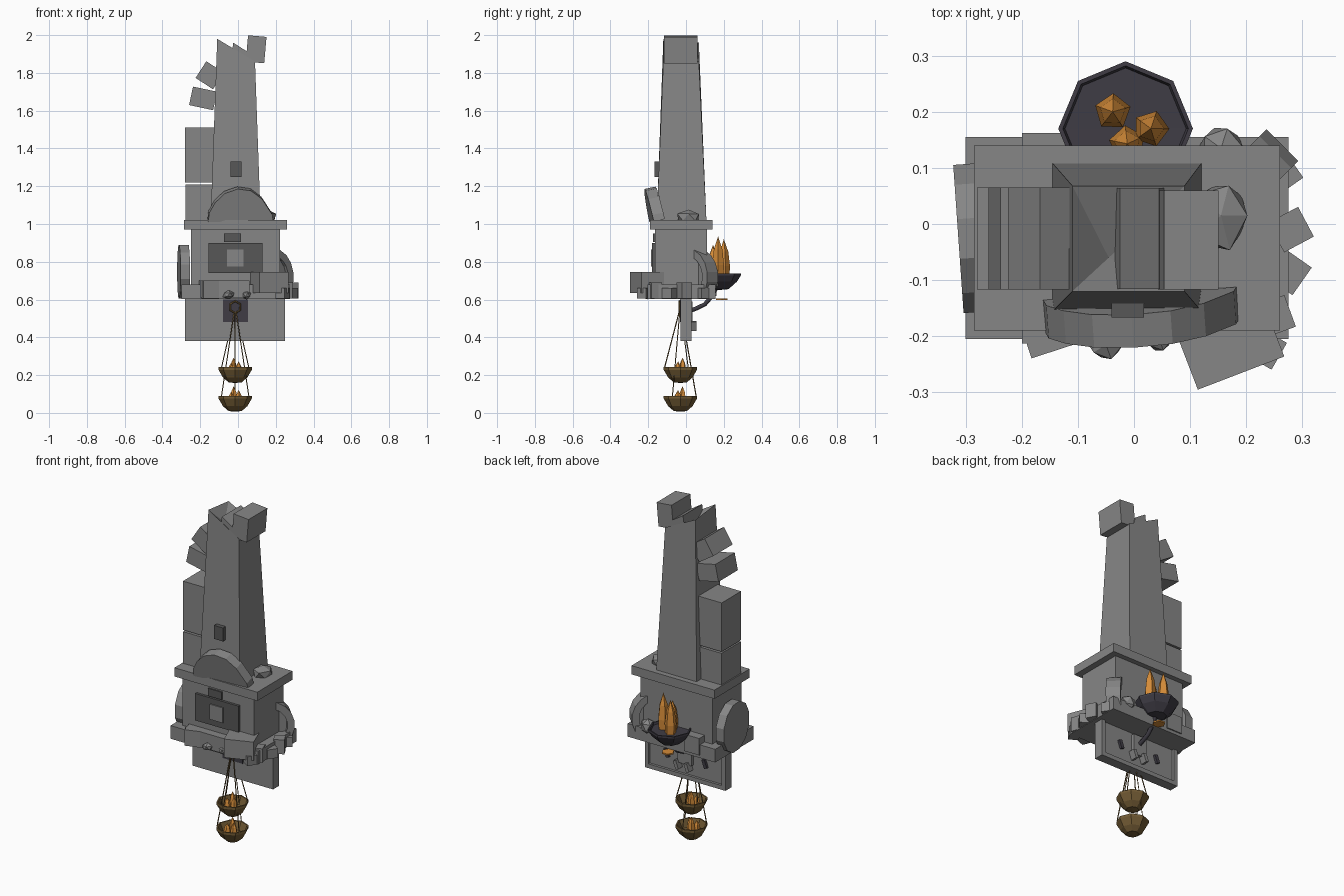
import bpy, bmesh, math, random
from mathutils import Vector, Matrix

if "Cube" in bpy.data.objects:
    bpy.data.objects.remove(bpy.data.objects["Cube"])

random.seed(4)


def mat(name, c):
    m = bpy.data.materials.new(name)
    m.diffuse_color = (*c, 1)
    m.use_nodes = True
    m.node_tree.nodes["Principled BSDF"].inputs["Base Color"].default_value = m.diffuse_color
    return m


STONE = mat("stone", (0.24, 0.24, 0.24))
DARK = mat("dark_stone", (0.095, 0.095, 0.095))
IRON = mat("iron", (0.05, 0.046, 0.06))
BRASS = mat("brass", (0.17, 0.105, 0.035))
FIRE = mat("fire", (0.66, 0.26, 0.04))


def finish(name, bm, m=None, matrix=None):
    bmesh.ops.recalc_face_normals(bm, faces=bm.faces)
    me = bpy.data.meshes.new(name)
    bm.to_mesh(me)
    bm.free()
    ob = bpy.data.objects.new(name, me)
    me.materials.append(m or STONE)
    if matrix:
        ob.matrix_world = matrix
    bpy.context.collection.objects.link(ob)
    return ob


def place(c, rot=(0, 0, 0)):
    r = [math.radians(a) for a in rot]
    return (Matrix.Translation(c) @ Matrix.Rotation(r[2], 4, 'Z')
            @ Matrix.Rotation(r[1], 4, 'Y') @ Matrix.Rotation(r[0], 4, 'X'))


def box(name, x, y, z, rot=(0, 0, 0), m=None):
    c = ((x[0]+x[1])/2, (y[0]+y[1])/2, (z[0]+z[1])/2)
    bm = bmesh.new()
    bmesh.ops.create_cube(bm, size=1)
    bmesh.ops.scale(bm, vec=(x[1]-x[0], y[1]-y[0], z[1]-z[0]), verts=bm.verts)
    return finish(name, bm, m, place(c, rot))


def prism(name, pts, depth, matrix, m=None):
    # profile in local xz, extruded along local y
    bm = bmesh.new()
    f = bm.faces.new([bm.verts.new((p[0], -depth/2, p[1])) for p in pts])
    g = bmesh.ops.extrude_face_region(bm, geom=[f])
    bmesh.ops.translate(bm, vec=(0, depth, 0),
                        verts=[v for v in g['geom'] if isinstance(v, bmesh.types.BMVert)])
    return finish(name, bm, m, matrix)


def lathe(name, prof, n, c, m=None, phase=0):
    bm = bmesh.new()
    rings = []
    for r, z in prof:
        if r == 0:
            rings.append([bm.verts.new((0, 0, z))] * n)
        else:
            rings.append([bm.verts.new((r*math.cos(phase+2*math.pi*i/n),
                                        r*math.sin(phase+2*math.pi*i/n), z)) for i in range(n)])
    for a, b in zip(rings, rings[1:]):
        for i in range(n):
            j = (i+1) % n
            bm.faces.new(list(dict.fromkeys((a[i], a[j], b[j], b[i]))))
    return finish(name, bm, m, place(c))


def tube(name, pts, r, m, cyclic=False, res=0):
    cu = bpy.data.curves.new(name, 'CURVE')
    cu.dimensions = '3D'
    cu.bevel_depth = r
    cu.bevel_resolution = res
    cu.use_fill_caps = True
    s = cu.splines.new('POLY')
    s.points.add(len(pts)-1)
    for p, q in zip(s.points, pts):
        p.co = (*q, 1)
    s.use_cyclic_u = cyclic
    cu.materials.append(m)
    bpy.context.collection.objects.link(bpy.data.objects.new(name, cu))


def rock(name, c, s, rot=0):
    bm = bmesh.new()
    bmesh.ops.create_icosphere(bm, subdivisions=1, radius=1)
    for v in bm.verts:
        v.co *= random.uniform(0.85, 1.05)
    bmesh.ops.scale(bm, vec=s, verts=bm.verts)
    finish(name, bm, None, place(c, (0, 0, rot)))


def flame(name, c, r, h):
    lathe(name, [(0, 0), (r*0.9, h*0.1), (r, h*0.35), (r*0.72, h*0.7), (0, h)], 5, c, FIRE, random.random()*6)


# Tapered tower with a broken, slanted top
bm = bmesh.new()
low = [bm.verts.new(p) for p in ((-.145, -.155, 1.02), (.12, -.155, 1.02), (.12, .108, 1.02), (-.145, .108, 1.02))]
top = [bm.verts.new(p) for p in ((-.11, -.12, 1.98), (.09, -.12, 1.86), (.09, .068, 1.86), (-.11, .068, 1.96))]
mid = bm.verts.new((-.045, -.06, 1.9))
for i in range(4):
    j = (i+1) % 4
    bm.faces.new((low[i], low[j], top[j], top[i]))
    bm.faces.new((top[i], top[j], mid))
bm.faces.new(low)
finish("tower", bm)
prism("tower_top_shard", [(-.04, 1.85), (.06, 1.85), (.045, 1.915), (-.025, 1.96)], .18, place((0, -.026, 0)))
box("fallen_cap_block", (.047, .145), (-.117, .06), (1.855, 1.995), (0, 5, 0))
box("tower_window", (-.04, .018), (-.167, -.13), (1.25, 1.33), m=DARK)

# Broken side wall stepping down the left of the tower
Y = (-.117, .065)
box("side_wall_upper", (-.28, -.11), Y, (1.22, 1.51))
box("side_wall_lower", (-.278, -.11), Y, (1.02, 1.21))
box("loose_block_a", (-.25, -.12), Y, (1.615, 1.715), (0, 12, 0))
box("loose_block_b", (-.205, -.095), Y, (1.735, 1.84), (0, 33, 0))

# Main body and cornice
box("cornice", (-.285, .26), (-.19, .14), (.97, 1.022))
box("body", (-.25, .222), (-.165, .11), (.62, .97))
box("front_panel", (-.155, .13), (-.18, -.15), (.74, .90), m=DARK)
box("front_panel_core", (-.057, .03), (-.186, -.17), (.775, .865))
box("front_panel_lintel", (-.075, .015), (-.175, -.15), (.905, .95), m=DARK)
fan = [(-.155, -.02), (-.15, .03), (-.12, .085), (-.07, .135), (0, .16), (.07, .15),
       (.13, .105), (.185, .02), (.19, -.015)]
prism("broken_crest", fan, .06, place((-.005, -.158, 1.035), (12, 0, 4)))
rock("crest_rubble", (.155, .015, 1.035), (.055, .07, .045))

# Broken floor ledge and its rubble
box("ledge", (-.3, .275), (-.205, .155), (.602, .68))
box("ledge_front_left", (-.2, -.06), (-.22, -.13), (.605, .70), (0, 0, 18))
box("ledge_left_step", (-.2, .06), (-.213, -.14), (.61, .70))
box("ledge_front_right", (.085, .25), (-.27, -.14), (.635, .745), (0, 0, 21))
box("ledge_back_left", (-.2, -.1), (.08, .162), (.62, .72))
for i, (x, y, s, a) in enumerate([(.26, .09, .06, 35), (.28, -.01, .06, 28), (.275, -.085, .06, -35),
                                  (.25, -.165, .06, 20), (.235, -.222, .055, -30)]):
    box(f"ledge_rubble_{i}", (x-s/2, x+s/2), (y-s/2, y+s/2), (.605, .66 + .03*(i % 2)), (0, 0, a))
rock("front_stone_a", (-.05, -.215, .625), (.034, .03, .024))
rock("front_stone_b", (.045, -.205, .625), (.027, .025, .024))
rock("back_stone", (.155, .135, .69), (.045, .045, .05))

# Round disc on the left, broken half-wheel on the right-back corner
disc = [(.137*math.cos(math.pi/6*(i+.5)), .146*math.sin(math.pi/6*(i+.5))) for i in range(12)]
prism("left_disc", disc, .05, place((-.288, -.025, .747), (0, 0, 94)))
arc = [math.radians(-50 + 20*i) for i in range(9)]
ring = ([(.15*math.cos(a), .15*math.sin(a)) for a in arc]
        + [(.11*math.cos(a), .11*math.sin(a)) for a in reversed(arc)])
wheel = place((.16, .036, .72), (0, 0, 45))
prism("broken_wheel_rim", ring, .08, wheel)
prism("broken_wheel_face", [(.115*math.cos(a), .115*math.sin(a)) for a in arc], .045, wheel)

# Hanging plate, framed on its back
box("hanging_plate", (-.28, .25), (-.028, .015), (.38, .61))
for n, x, z in (("left", (-.28, -.255), (.38, .605)), ("right", (.225, .25), (.38, .605)),
                ("bottom", (-.255, .225), (.38, .405))):
    box("plate_frame_" + n, x, (.01, .03), z)
box("plate_front_mount", (-.08, .052), (-.031, -.02), (.48, .6), m=IRON)
box("plate_back_mount", (-.06, .03), (.01, .035), (.47, .59))
for i, (x, z) in enumerate([(-.14, .5), (-.04, .46), (.03, .46), (.11, .5)]):
    box(f"plate_stud_{i}", (x-.01, x+.01), (.01, .055 if 0 < i < 3 else .03), (z-.025, z+.025), (0, 20, 0),
        None if 0 < i < 3 else IRON)

# Brazier at the back with bracket and flames
lathe("brazier", [(0, .65), (.055, .655), (.1, .695), (.12, .727), (.12, .738), (.112, .738),
                  (.108, .725), (0, .722)], 8, (-.015, .17, 0), IRON)
tube("brazier_bracket", [(-.015, .02, .54), (-.015, .06, .555), (-.015, .1, .575), (-.015, .13, .61),
                         (-.015, .16, .66)], .013, IRON, res=1)
lathe("ember_disc", [(0, .597), (.035, .597), (.035, .605), (0, .605)], 6, (-.015, .19, 0), FIRE)
for i, (x, y, h) in enumerate([(-.038, .2, .22), (.03, .17, .235), (-.012, .143, .19)]):
    flame(f"brazier_flame_{i}", (x, y, .70), .033, h)

# Pendant: ring, chains and two brass bowls
PX, PY = -.015, -.03
tube("pendant_ring", [(PX+.03*math.cos(math.pi/3*i+.52), PY-.006, .56+.032*math.sin(math.pi/3*i+.52))
                      for i in range(6)], .005, BRASS, True)
bowl = [(0, 0), (.035, .004), (.065, .03), (.088, .07), (.088, .084), (.08, .084), (.06, .04), (0, .03)]
for k, z0 in enumerate((.158, .006)):
    lathe(f"pendant_bowl_{k}", bowl, 8, (PX, PY, z0), BRASS, 0)
    for i in range(3):
        a = math.pi/6 + math.pi*2/3*i + math.pi/3*k
        tube(f"chain_{k}_{i}", [(PX+.006*math.cos(a), PY+.006*math.sin(a), .535),
                                (PX+.084*math.cos(a), PY+.084*math.sin(a), z0+.08)], .003, BRASS)
    for i, (x, y, h) in enumerate([(-.008, .012, .105), (.018, -.012, .085), (-.022, -.018, .075)]):
        flame(f"pendant_flame_{k}_{i}", (PX+x, PY+y, z0+.03), .02, h)
